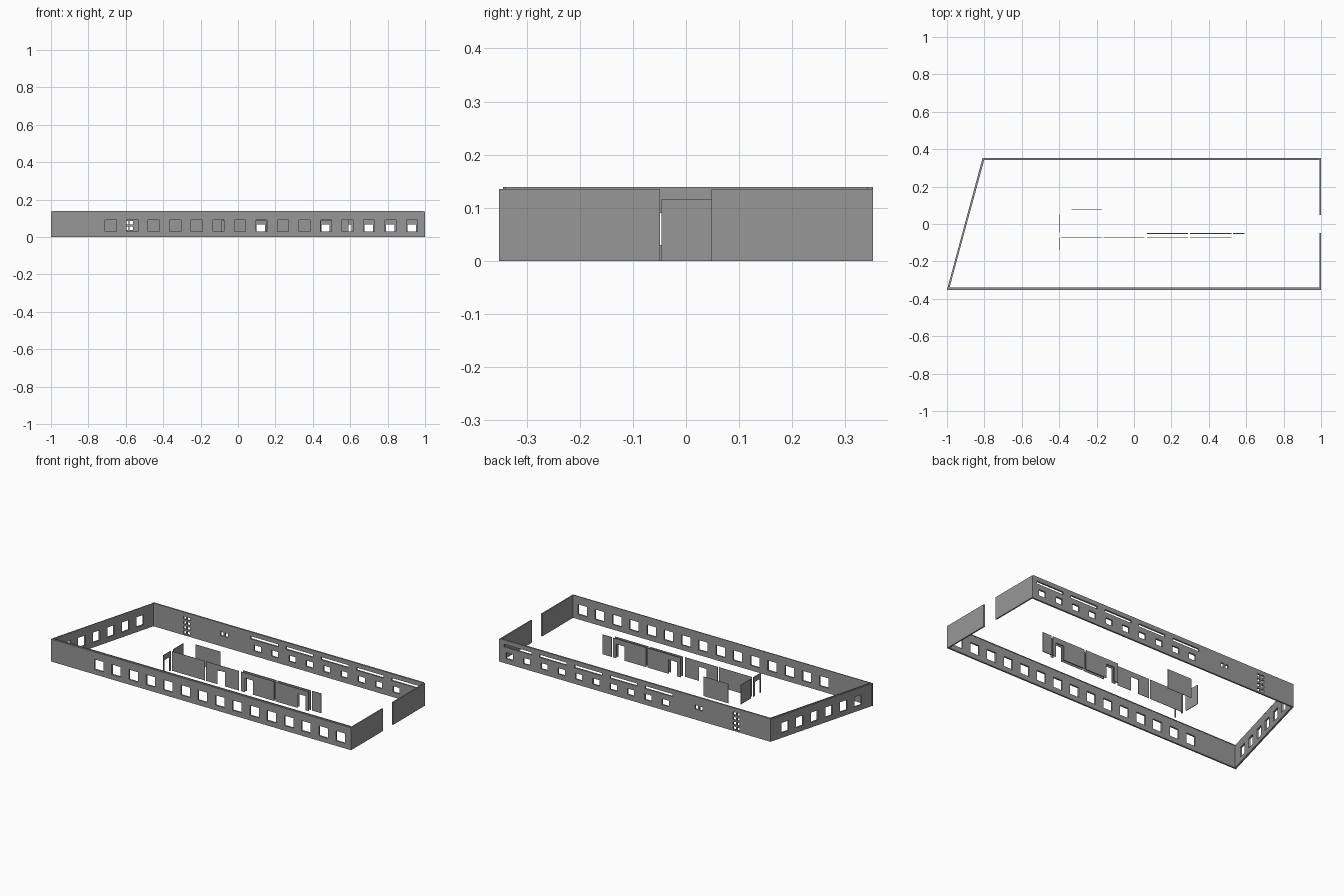
import bpy, bmesh
from mathutils import Vector

if "Cube" in bpy.data.objects:
    bpy.data.objects.remove(bpy.data.objects["Cube"])

grey = bpy.data.materials.new("dark_grey")
grey.diffuse_color = (0.31, 0.31, 0.31, 1)
grey.use_nodes = True
grey.node_tree.nodes["Principled BSDF"].inputs["Base Color"].default_value = grey.diffuse_color


def wall(name, p0, p1, z0, z1, thick, holes=()):
    """Straight wall from p0 to p1, thickened to its left; holes are (u0, u1, z0, z1)."""
    a, b = Vector((*p0, 0)), Vector((*p1, 0))
    d = (b - a).normalized()
    length = (b - a).length
    inward = Vector((-d.y, d.x, 0)) * thick
    us = sorted({0, length, *(round(h[i], 5) for h in holes for i in (0, 1))})
    zs = sorted({z0, z1, *(round(h[i], 5) for h in holes for i in (2, 3))})
    bm = bmesh.new()
    verts = {}

    def vert(u, z):
        if (u, z) not in verts:
            verts[u, z] = bm.verts.new(a + d * u + Vector((0, 0, z)))
        return verts[u, z]

    for u, un in zip(us, us[1:]):
        for z, zn in zip(zs, zs[1:]):
            cu, cz = (u + un) / 2, (z + zn) / 2
            if any(h[0] < cu < h[1] and h[2] < cz < h[3] for h in holes):
                continue
            bm.faces.new([vert(u, z), vert(un, z), vert(un, zn), vert(u, zn)])
    # keep the outer skin and extrude a copy inwards
    ext = bmesh.ops.extrude_face_region(bm, geom=bm.faces[:], use_keep_orig=True)
    moved = [g for g in ext["geom"] if isinstance(g, bmesh.types.BMVert)]
    bmesh.ops.translate(bm, vec=inward, verts=moved)
    bmesh.ops.recalc_face_normals(bm, faces=bm.faces[:])
    mesh = bpy.data.meshes.new(name)
    bm.to_mesh(mesh)
    bm.free()
    mesh.materials.append(grey)
    obj = bpy.data.objects.new(name, mesh)
    bpy.context.collection.objects.link(obj)
    return obj


def hole(u, z, w, h):
    return (u - w / 2, u + w / 2, z - h / 2, z + h / 2)


H, CAP, T, Y = 0.135, 0.139, 0.010, 0.352
BL, FL = (-0.81, Y), (-0.999, -0.349)

# Front wall: fifteen evenly spaced square windows
wall("front_wall", (-1, -Y), (1, -Y), 0, H, T,
     [hole(0.32 + 0.115 * i, 0.06, 0.06, 0.06) for i in range(15)])

# Back wall: high slots, window pairs, and small stair windows
back = [hole(0.125 + 0.235 * i, 0.105, 0.182, 0.016) for i in range(5)]
back += [hole(0.07 + 0.1155 * i, 0.048, 0.045, 0.036) for i in range(10)]
back += [hole(1 - x, 0.075, 0.02, 0.024) for x in (-0.347, -0.317)]
back += [hole(1 - x, 0.018 + 0.029 * r, 0.018, 0.018)
         for x in (-0.595, -0.57) for r in range(4)]
wall("back_wall", (1, Y), BL, 0, H, T, back)

# Slanted left wall: six windows
L = (Vector(BL) - Vector(FL)).length
wall("left_wall", BL, FL, 0, H, T,
     [hole(L * (i + 1) / 7, 0.06, 0.05, 0.06) for i in range(6)])

# Right wall, split by the entrance gap
wall("right_wall_front", (1, -0.342), (1, -0.049), 0, H, 0.008)
wall("right_wall_back", (1, 0.048), (1, 0.342), 0, H, 0.008)

# Thin raised lip along the inner edge of the three long walls
wall("front_lip", (-0.992, -0.344), (0.992, -0.344), H, CAP, 0.004)
wall("back_lip", (0.992, Y), (-0.809, Y), H, CAP, T)
wall("left_lip", (-0.805, 0.346), (-0.993, -0.342), H, CAP, 0.005)

# Interior partitions: (name, start, end, thickness, doors along the wall)
PH, DOOR = 0.117, 0.085
parts = [
    ("rear_partition", (-0.335, 0.075), (-0.17, 0.075), 0.002, []),
    ("end_partition_rear", (-0.397, -0.046), (-0.397, 0.05), 0.004, []),
    ("end_partition_front", (-0.397, -0.14), (-0.397, -0.072), 0.004, [(0.008, 0.055)]),
    ("hall_panel_1", (-0.39, -0.071), (-0.17, -0.071), 0.002, []),
    ("hall_panel_2", (-0.163, -0.071), (0.056, -0.071), 0.002, [(0.075, 0.125)]),
]
for i, (x, d) in enumerate(((0.07, 0.095), (0.30, 0.445))):
    doors = [(d - x, d - x + 0.055)]
    parts.append((f"hall_panel_{i + 3}", (x, -0.071), (x + 0.22, -0.071), 0.002, doors))
    parts.append((f"inner_panel_{i + 1}", (x, -0.054), (x + 0.22, -0.054), 0.005, doors))
parts.append(("inner_panel_3", (0.53, -0.054), (0.59, -0.054), 0.005, []))

for name, p0, p1, t, doors in parts:
    wall(name, p0, p1, 0, PH, t, [(u0, u1, 0, DOOR) for u0, u1 in doors])
